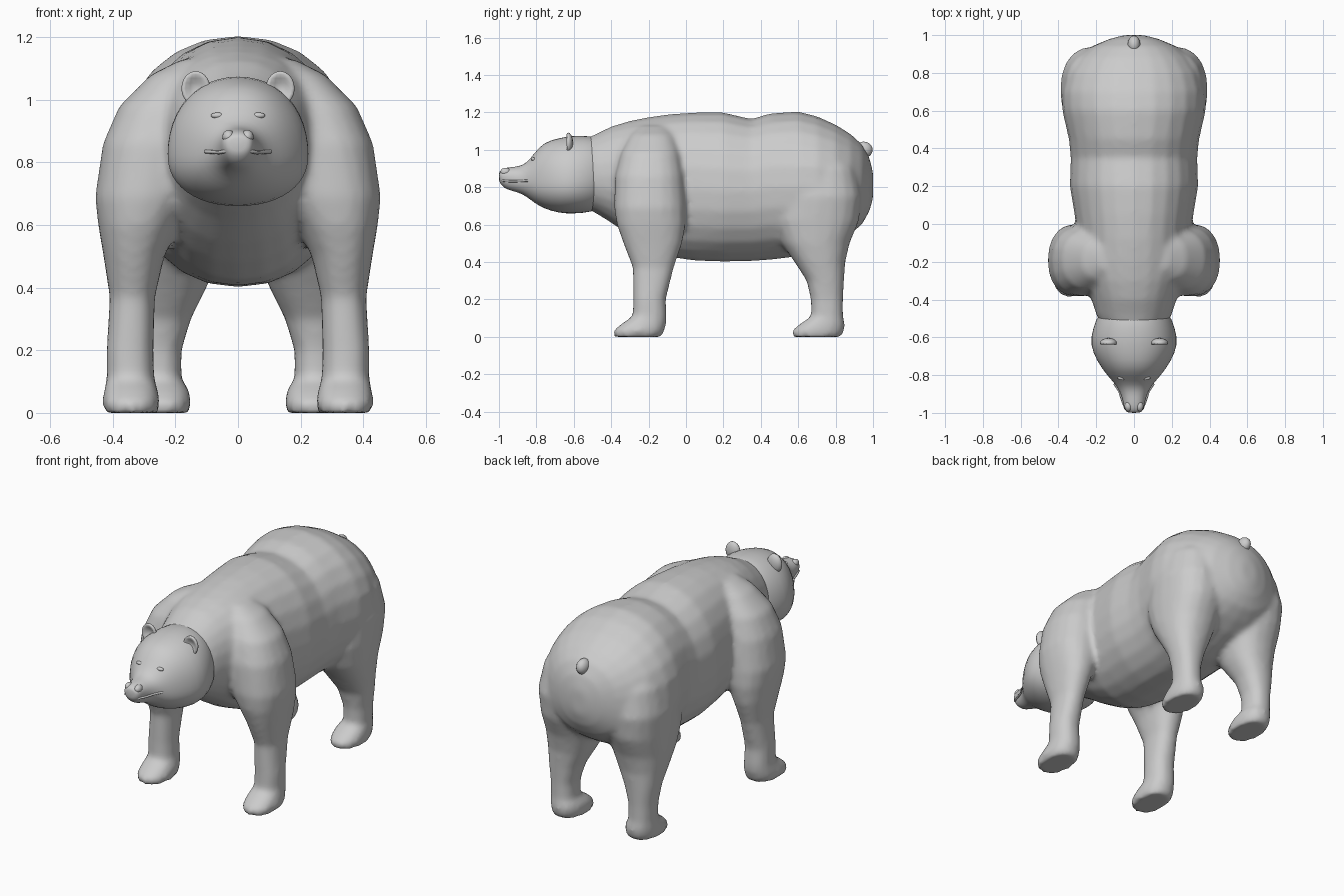
import bpy, bmesh, math
from mathutils import Vector

if "Cube" in bpy.data.objects:
    bpy.data.objects.remove(bpy.data.objects["Cube"])

fur = bpy.data.materials.new("grey_fur")
fur.diffuse_color = (0.6, 0.6, 0.6, 1)
fur.use_nodes = True
fur.node_tree.nodes["Principled BSDF"].inputs["Base Color"].default_value = fur.diffuse_color


def skin(bm, rings):
    """Join closed rings of points into a capped tube."""
    loops = [[bm.verts.new(p) for p in ring] for ring in rings]
    n = len(loops[0])
    for a, b in zip(loops, loops[1:]):
        for i in range(n):
            j = (i + 1) % n
            bm.faces.new((a[i], a[j], b[j], b[i]))
    bm.faces.new(loops[0])
    bm.faces.new(loops[-1])


def superpoint(t, p):
    """Point on a unit superellipse."""
    c, s = math.cos(t), math.sin(t)
    return (math.copysign(abs(c) ** (2 / p), c), math.copysign(abs(s) ** (2 / p), s))


def ring_along_y(y, lo, hi, w, zc, p=2.15, n=24):
    pts = []
    for i in range(n):
        u, v = superpoint(2 * math.pi * i / n, p)
        pts.append(Vector((w * u, y, zc + v * ((hi - zc) if v > 0 else (zc - lo)))))
    return pts


def ring_along_z(side, z, x0, x1, y0, y1, p=2.3, n=20):
    pts = []
    for i in range(n):
        u, v = superpoint(2 * math.pi * i / n, p)
        pts.append(Vector((side * ((x0 + x1) / 2 + u * (x1 - x0) / 2),
                           (y0 + y1) / 2 + v * (y1 - y0) / 2, z)))
    return pts


def finish(name, bm, angle=60):
    bmesh.ops.recalc_face_normals(bm, faces=bm.faces)
    me = bpy.data.meshes.new(name)
    bm.to_mesh(me)
    bm.free()
    me.materials.append(fur)
    ob = bpy.data.objects.new(name, me)
    bpy.context.collection.objects.link(ob)
    me.shade_smooth()
    return ob


def blob(name, centre, size, shape=None):
    bm = bmesh.new()
    bmesh.ops.create_uvsphere(bm, u_segments=16, v_segments=10, radius=1)
    for v in bm.verts:
        if shape:
            shape(v.co)
        v.co = Vector(a * s for a, s in zip(v.co, size)) + Vector(centre)
    return finish(name, bm)


# Torso stations: y, bottom, top, half width, height of widest point
torso = [
    (-0.54, .69, 1.06, .17, .86), (-0.48, .66, 1.085, .20, .86),
    (-0.40, .61, 1.125, .225, .86), (-0.30, .54, 1.155, .27, .84),
    (-0.20, .48, 1.175, .29, .82), (-0.08, .425, 1.192, .295, .80),
    (0.05, .407, 1.20, .315, .79), (0.20, .402, 1.20, .34, .78),
    (0.35, .405, 1.165, .335, .78), (0.45, .412, 1.195, .345, .80),
    (0.60, .43, 1.205, .38, .80), (0.70, .46, 1.18, .382, .80),
    (0.80, .50, 1.135, .355, .80), (0.88, .55, 1.085, .30, .80),
    (0.94, .60, 1.03, .225, .80), (0.98, .67, .96, .13, .81),
    (1.00, .74, .88, .05, .81)]

# Leg stations: height, inner x, outer x, front y, back y
front_leg = [
    (0, .255, .425, -.385, -.13), (.035, .25, .435, -.387, -.115),
    (.07, .255, .428, -.345, -.105), (.11, .267, .42, -.285, -.103),
    (.20, .27, .42, -.283, -.108), (.37, .265, .41, -.285, -.065),
    (.50, .235, .43, -.335, -.02), (.60, .19, .447, -.37, -.002),
    (.69, .14, .457, -.385, 0), (.86, .10, .432, -.38, -.01),
    (.98, .08, .38, -.35, -.03), (1.08, .05, .28, -.30, -.06), (1.13, .05, .18, -.25, -.1)]
hind_leg = [
    (0, .155, .325, .57, .83), (.035, .15, .33, .567, .847),
    (.07, .155, .328, .61, .85), (.11, .18, .322, .67, .84),
    (.20, .18, .325, .667, .84), (.30, .15, .34, .645, .845),
    (.40, .10, .357, .58, .852), (.50, .06, .372, .51, .875),
    (.62, .04, .383, .46, .925), (.75, .03, .39, .48, .94),
    (.90, .03, .36, .52, .91), (1.0, .05, .29, .56, .86)]

# Body: torso and four legs fused into one smooth skin
bm = bmesh.new()
skin(bm, [ring_along_y(*s) for s in torso])
for side in (-1, 1):
    for leg in (front_leg, hind_leg):
        skin(bm, [ring_along_z(side, *s) for s in leg])
body = finish("body_and_legs", bm)
fuse = body.modifiers.new("fuse", 'REMESH')
fuse.mode = 'VOXEL'
fuse.voxel_size = 0.016
fuse.use_smooth_shade = True
relax = body.modifiers.new("relax", 'SMOOTH')
relax.factor = 0.5
relax.iterations = 6

# Head: skull tapering into the muzzle
head = [
    (-.44, .70, 1.06, .17, .86), (-.50, .665, 1.075, .20, .84),
    (-.60, .657, 1.08, .235, .82), (-.68, .66, 1.065, .222, .82),
    (-.76, .685, 1.043, .175, .82), (-.81, .715, .985, .135, .82),
    (-.85, .748, .932, .098, .83), (-.89, .77, .912, .073, .84),
    (-.94, .782, .908, .058, .85), (-.975, .797, .902, .052, .86),
    (-.993, .82, .89, .043, .86), (-1.0, .835, .88, .028, .86)]
bm = bmesh.new()
skin(bm, [ring_along_y(*s) for s in head])
skull = finish("head", bm)
skull.modifiers.new("round", 'SUBSURF').levels = 1


# Ears: rounded shells, hollowed at the front
def hollow(co):
    if co.y < 0:
        co.y = co.y * (1 - 1.5 * co.y * co.y)


for side, tag in ((-1, "right"), (1, "left")):
    blob("ear_" + tag, (side * .135, -.63, 1.037), (.046, .026, .055), hollow)
    # Eyes: small almond bumps under a brow
    blob("eye_" + tag, (side * .065, -.815, .95), (.022, .012, .010))
    blob("nostril_wing_" + tag, (side * .03, -.965, .882), (.02, .028, .022))

# Lips: thin ridge around the muzzle
cu = bpy.data.curves.new("lips", 'CURVE')
cu.dimensions = '3D'
cu.bevel_depth = 0.006
cu.bevel_resolution = 2
half = [(.104, -.845, .835), (.078, -.885, .833), (.06, -.94, .832), (.046, -.978, .835)]
path = half + [(0, -.992, .842)] + [(-x, y, z) for x, y, z in reversed(half)]
sp = cu.splines.new('POLY')
sp.points.add(len(path) - 1)
for pt, co in zip(sp.points, path):
    pt.co = (*co, 1)
cu.materials.append(fur)
bpy.context.collection.objects.link(bpy.data.objects.new("lips", cu))

# Tail: short stub tilted upward
blob("tail", (0, .95, 1.0), (.034, .048, .044))
